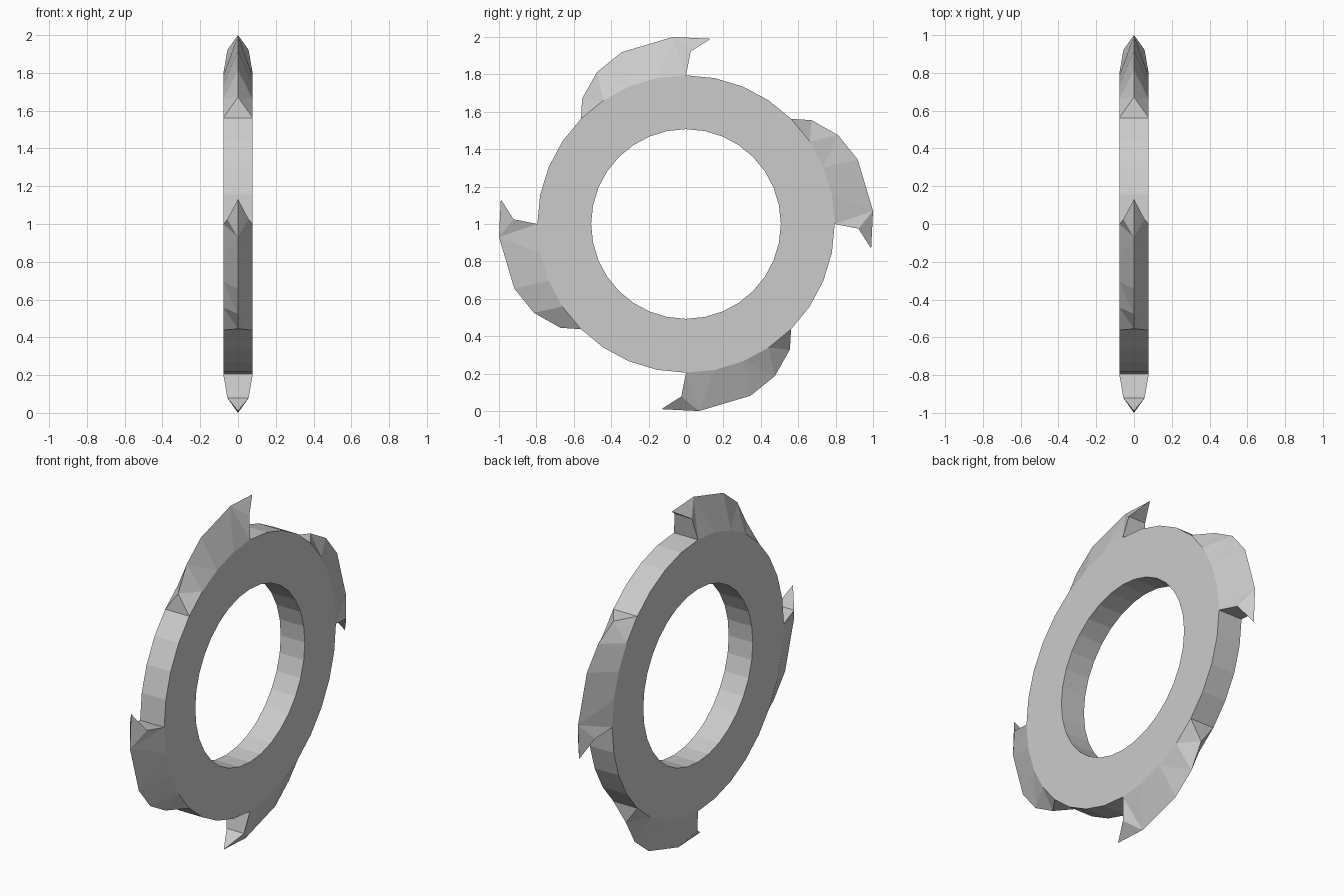
import bpy, bmesh
from math import sin, cos, pi

if "Cube" in bpy.data.objects:
    bpy.data.objects.remove(bpy.data.objects["Cube"])

N, R_OUT, R_IN, HALF, CZ = 32, 0.795, 0.507, 0.078, 1.0
BLADES, SPAN = 4, 4            # four blades, each covering four rim segments

bm = bmesh.new()


def ring_loop(r, x):
    return [bm.verts.new((x, r * cos(2 * pi * i / N), CZ + r * sin(2 * pi * i / N)))
            for i in range(N)]


# Flat ring: side walls, bore, and the rim wherever no blade sits
outer = {s: ring_loop(R_OUT, s * HALF) for s in (1, -1)}
inner = {s: ring_loop(R_IN, s * HALF) for s in (1, -1)}
for i in range(N):
    j = (i + 1) % N
    for s in (1, -1):
        bm.faces.new((outer[s][i], outer[s][j], inner[s][j], inner[s][i]))
    bm.faces.new((inner[1][i], inner[1][j], inner[-1][j], inner[-1][i]))
    if i % (N // BLADES) >= SPAN:
        bm.faces.new((outer[1][i], outer[1][j], outer[-1][j], outer[-1][i]))

# Blade ridge (y, z from ring centre) from hooked tip to tail, for the top blade
RIDGE = [(0.132, 0.99), (-0.07, 1.0), (-0.345, 0.918), (-0.475, 0.813), (-0.555, 0.672)]
SHOULDER = (0.025, 0.922)


def turned(x, p, k):
    a = k * 2 * pi / BLADES
    y, z = p
    return bm.verts.new((x, y * cos(a) - z * sin(a), CZ + y * sin(a) + z * cos(a)))


# Blades: ridge on the centre plane, sloping facets down to both rim edges
for k in range(BLADES):
    start = (k + 1) * (N // BLADES)
    ridge = [turned(0, p, k) for p in RIDGE]
    mid = {s: turned(s * 0.056, SHOULDER, k) for s in (1, -1)}
    base = {s: [outer[s][(start + j) % N] for j in range(SPAN + 1)] for s in (1, -1)}
    for s in (1, -1):
        b = base[s]
        bm.faces.new((mid[s], ridge[0], ridge[1]))
        bm.faces.new((b[0], mid[s], ridge[1]))
        for j in range(SPAN):
            bm.faces.new((b[j], ridge[j + 1], b[j + 1]))
            if j < SPAN - 1:
                bm.faces.new((b[j + 1], ridge[j + 1], ridge[j + 2]))
    # hooked front and tail end
    bm.faces.new((base[1][0], mid[1], mid[-1], base[-1][0]))
    bm.faces.new((mid[1], ridge[0], mid[-1]))
    bm.faces.new((base[1][SPAN], ridge[SPAN], base[-1][SPAN]))

bmesh.ops.recalc_face_normals(bm, faces=bm.faces)
mesh = bpy.data.meshes.new("bladed_ring")
bm.to_mesh(mesh)
bm.free()
bpy.context.collection.objects.link(bpy.data.objects.new("bladed_ring", mesh))
